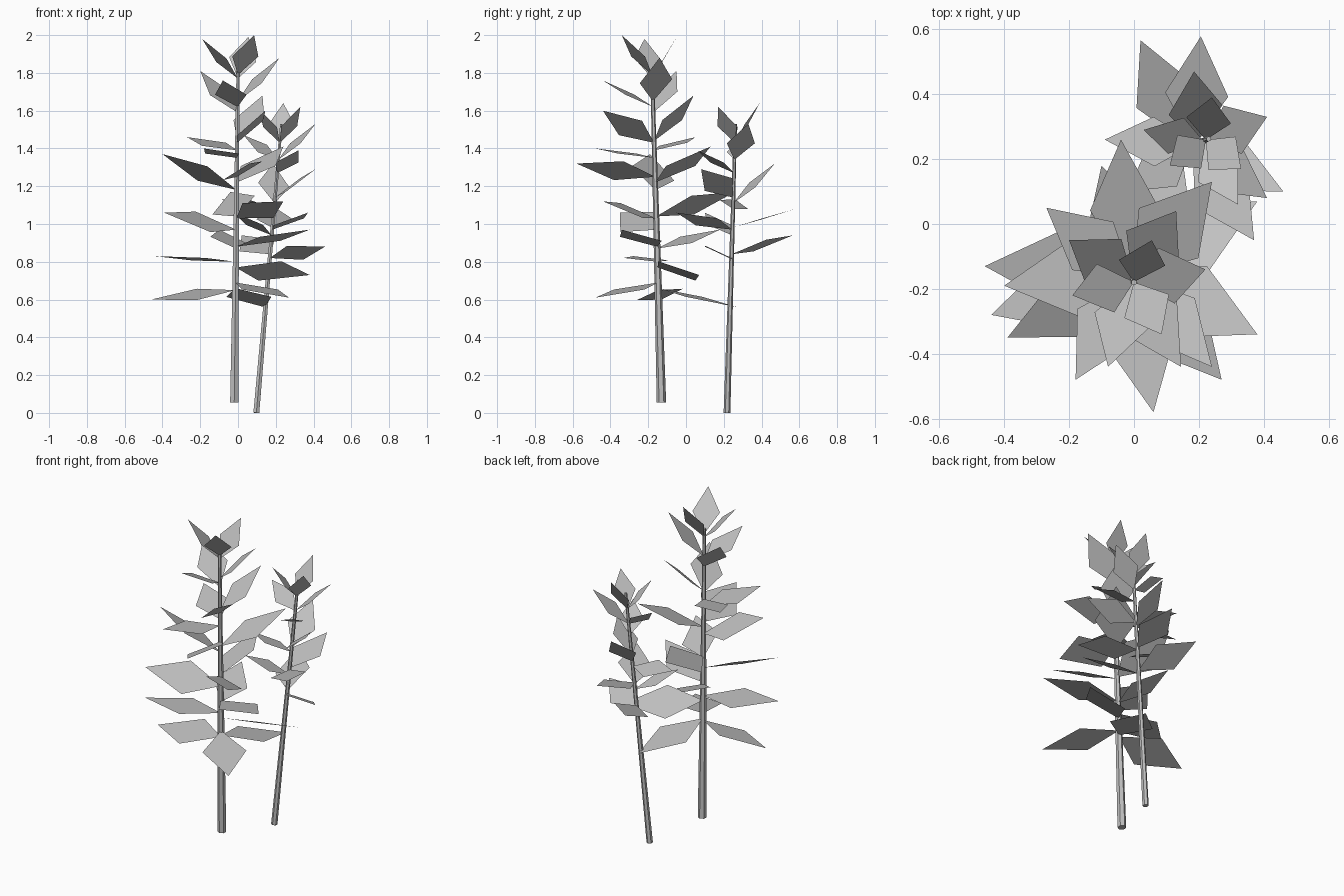
import bpy
import bmesh
import math
from mathutils import Vector, Quaternion

default_cube = bpy.data.objects.get("Cube")
if default_cube:
    bpy.data.objects.remove(default_cube, do_unlink=True)

UP = Vector((0, 0, 1))
LEAF_WIDEST = 0.46     # share of the length where a leaf is widest
LEAF_HALF_WIDTH = 0.28  # half width as a share of the length


def make_material(name, colour):
    material = bpy.data.materials.new(name)
    material.use_nodes = True
    material.diffuse_color = colour
    shader = material.node_tree.nodes["Principled BSDF"]
    shader.inputs["Base Color"].default_value = colour
    return material


def add_object(name, bm, material):
    mesh = bpy.data.meshes.new(name)
    bm.to_mesh(mesh)
    bm.free()
    mesh.materials.append(material)
    obj = bpy.data.objects.new(name, mesh)
    bpy.context.scene.collection.objects.link(obj)


def make_stem(name, bottom, top, bottom_radius, top_radius, material):
    """Tapered six-sided stalk between two points."""
    bm = bmesh.new()
    axis = top - bottom
    bmesh.ops.create_cone(bm, cap_ends=True, segments=6, radius1=bottom_radius,
                          radius2=top_radius, depth=axis.length)
    turn = UP.rotation_difference(axis)
    middle = (bottom + top) / 2
    for vert in bm.verts:
        vert.co = turn @ vert.co + middle
    add_object(name, bm, material)


def add_leaf(bm, base, tip, roll):
    """Flat kite from stalk to tip; a positive roll lifts its left edge."""
    along = tip - base
    side = UP.cross(along).normalized()
    side = Quaternion(along.normalized(), math.radians(roll)) @ side
    middle = base.lerp(tip, LEAF_WIDEST)
    reach = side * along.length * LEAF_HALF_WIDTH
    corners = (base, middle - reach, tip, middle + reach)
    bm.faces.new([bm.verts.new(corner) for corner in corners])


def make_plant(name, bottom, top, radii, leaves, material):
    bottom, top = Vector(bottom), Vector(top)
    make_stem(name + "_stem", bottom, top, radii[0], radii[1], material)
    bm = bmesh.new()
    for height, x, y, z, roll in leaves:
        share = (height / 100 - bottom.z) / (top.z - bottom.z)
        add_leaf(bm, bottom.lerp(top, share), Vector((x, y, z)) / 100, roll)
    add_object(name + "_leaves", bm, material)


plant_grey = make_material("plant grey", (0.53, 0.53, 0.53, 1))

# Leaves: height on the stalk, tip position (hundredths), roll in degrees
tall_leaves = [
    # crown
    (179, 8.5, -34, 200, 0), (177, 5.5, -5, 199, 19), (177, -19, -22, 198, 10),
    # upper whorls
    (165, 22, -14, 188, 10), (159, -20, -5, 181, -8), (162, -8, -44, 176, 0),
    (144, 13, 4, 168, 0), (143, 14.5, -44, 160, 26),
    (139, -27, 5, 146, -5), (135, -18, -48, 140, 0),
    # middle whorls
    (122, 24, 13, 141, 0), (125, 6, -58, 132, 25), (118, -40, -19, 137, 20),
    (103, 24, -44, 112, -22), (97, -39, -35, 106, -27), (104, -4, 26, 117, -25),
    # lower whorls
    (88, 38, -34, 97, -5), (87, -10, 18, 97, 10),
    (77, 38, 7, 73, -24), (80, -44, -28, 83, 3),
    (65, -46, -13, 60, -14), (69, 27, -48, 61, 0), (66, 14, 27, 56, 0),
]
short_leaves = [
    # crown
    (143, 24, 39, 164, 0), (143, 11, 18, 161, 0), (143, 33, 17, 162, 0),
    # middle whorls
    (134, 41, 33, 153, 0), (134, 3, 29, 147, -22), (127, 32, 6, 139, 0),
    (114, 41, 8, 129, 26), (111, 18.5, 47, 132, 12), (108, -9, 26, 113, 18),
    # lower whorls
    (97, 37, -5, 106, 11), (98, 20.6, 57.8, 108, 0), (94, -2, 10, 106, 0),
    (84, 2, 56.6, 94, -18), (82, 46, 10, 88, -24),
]

make_plant("tall_plant", (-0.02, -0.13, 0.055), (0, -0.18, 1.82),
           (0.025, 0.009), tall_leaves, plant_grey)
make_plant("short_plant", (0.097, 0.217, 0), (0.23, 0.262, 1.53),
           (0.018, 0.008), short_leaves, plant_grey)
